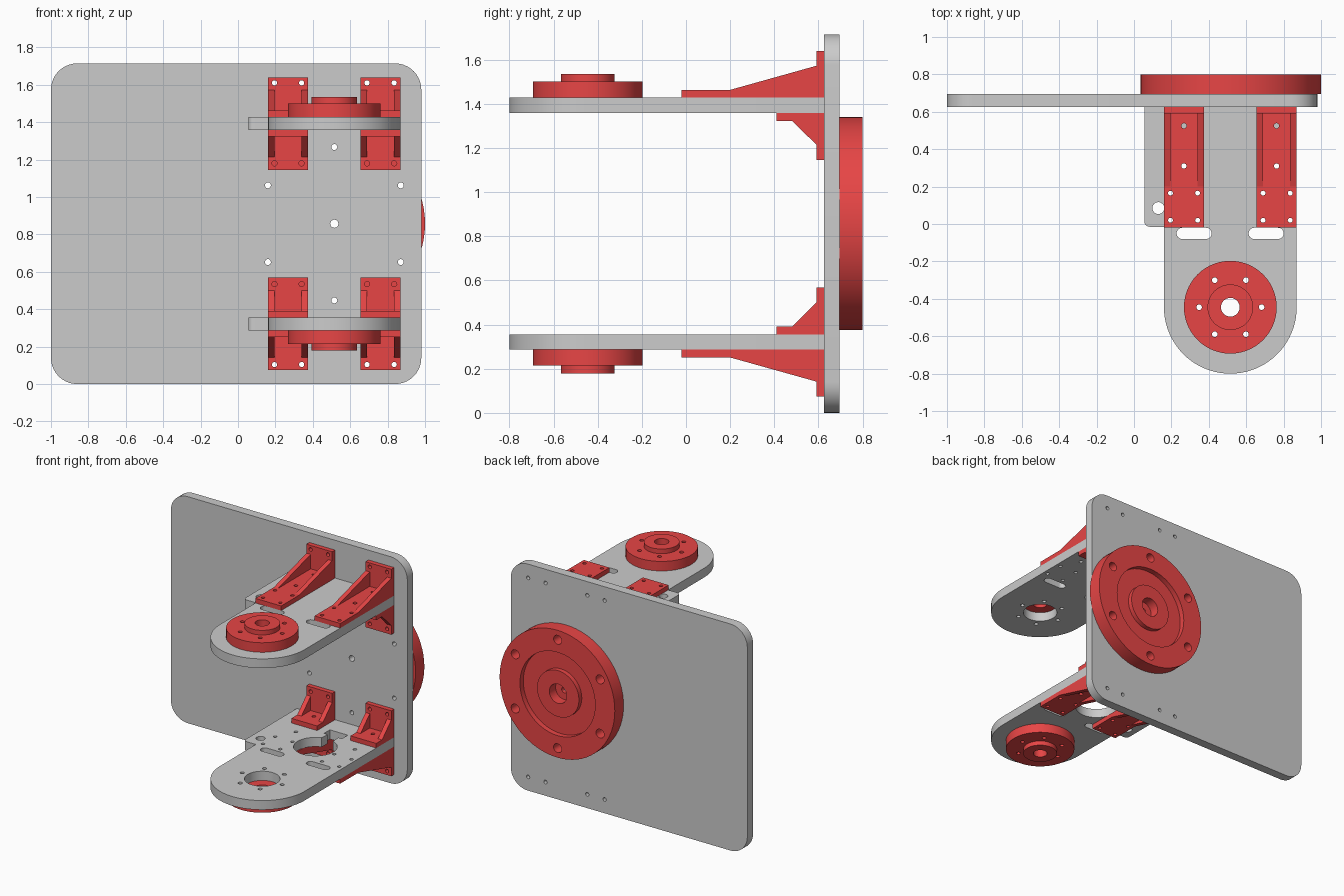
import bpy, bmesh
from math import cos, sin, pi
from mathutils import Matrix

if "Cube" in bpy.data.objects:
    bpy.data.objects.remove(bpy.data.objects["Cube"])

CX, HUB_Y, ZC = 0.515, -0.445, 0.857      # arm centre line, hub centre, mirror height
RED = bpy.data.materials.new("red_plastic")
RED.diffuse_color = (0.80, 0.06, 0.06, 1)
RED.use_nodes = True
RED.node_tree.nodes["Principled BSDF"].inputs["Base Color"].default_value = RED.diffuse_color

# Maps from profile space (u, v, thickness) to the world
AXES = {"z": Matrix.Identity(4),
        "y": Matrix(((1, 0, 0, 0), (0, 0, 1, 0), (0, 1, 0, 0), (0, 0, 0, 1))),
        "x": Matrix(((0, 0, 1, 0), (1, 0, 0, 0), (0, 1, 0, 0), (0, 0, 0, 1)))}


def arc(x, y, r, a0, a1, n):
    return [(x + r * cos(a0 + (a1 - a0) * i / n), y + r * sin(a0 + (a1 - a0) * i / n))
            for i in range(n + 1)]


def circle(x, y, r, n=24):
    return arc(x, y, r, 0, 2 * pi, n)[:-1]


def ring_holes(x, y, radius, r, start=0.0):
    return [circle(x + radius * cos(start + i * pi / 3), y + radius * sin(start + i * pi / 3), r, 16)
            for i in range(6)]


def rect(x0, x1, y0, y1):
    return [(x0, y0), (x1, y0), (x1, y1), (x0, y1)]


def rounded(x0, x1, y0, y1, r, n=10):
    pts = []
    for k, (x, y) in enumerate([(x1 - r, y1 - r), (x0 + r, y1 - r), (x0 + r, y0 + r), (x1 - r, y0 + r)]):
        pts += arc(x, y, r, k * pi / 2, (k + 1) * pi / 2, n)
    return pts


def plate(outline, holes, axis, lo, hi):
    """Extruded profile with through holes."""
    bm = bmesh.new()
    for loop in [outline] + holes:
        vs = [bm.verts.new((u, v, lo)) for u, v in loop]
        for i in range(len(vs)):
            bm.edges.new((vs[i - 1], vs[i]))
    bmesh.ops.triangle_fill(bm, use_beauty=True, edges=bm.edges[:], normal=(0, 0, 1))
    ext = bmesh.ops.extrude_face_region(bm, geom=bm.faces[:], use_keep_orig=True)
    bmesh.ops.translate(bm, vec=(0, 0, hi - lo),
                        verts=[g for g in ext["geom"] if isinstance(g, bmesh.types.BMVert)])
    bm.transform(AXES[axis])
    bmesh.ops.recalc_face_normals(bm, faces=bm.faces[:])
    return bm


def make(name, parts, mat=None, dx=0.0, flip=False):
    """Join plates in one object, optionally shifted in x and mirrored about ZC."""
    bm = bmesh.new()
    for args in parts:
        tmp = bpy.data.meshes.new("tmp")
        p = plate(*args)
        p.to_mesh(tmp)
        p.free()
        bm.from_mesh(tmp)
        bpy.data.meshes.remove(tmp)
    m = Matrix.Translation((dx, 0, 0))
    if flip:
        m = m @ Matrix.Translation((0, 0, 2 * ZC)) @ Matrix.Diagonal((1, 1, -1, 1))
    bm.transform(m)
    if flip:
        bmesh.ops.reverse_faces(bm, faces=bm.faces[:])
    me = bpy.data.meshes.new(name)
    bm.to_mesh(me)
    bm.free()
    ob = bpy.data.objects.new(name, me)
    bpy.context.collection.objects.link(ob)
    if mat:
        me.materials.append(mat)
    bpy.ops.object.select_all(action="DESELECT")
    ob.select_set(True)
    bpy.context.view_layer.objects.active = ob
    bpy.ops.object.shade_smooth_by_angle(angle=0.6)
    return ob


SHIFT = 0.495                              # spacing of the bracket pairs
HX = (0.195, 0.34)                         # bracket screw columns

# Back plate
holes = ring_holes(CX, ZC, 0.41, 0.016, pi / 6) + [circle(CX, ZC, 0.022, 16)]
holes += [circle(x + d, z, 0.014, 16) for x in HX for d in (0, SHIFT)
          for z in (1.61, 1.18, 2 * ZC - 1.18, 2 * ZC - 1.61)]
make("back_plate", [(rounded(-1, 0.98, 0, 2 * ZC, 0.14), holes, "y", 0.625, 0.695)])

# Large wheel hub on the back: base disc, raised rim and centre boss
make("back_disc", [
    (circle(CX + .003, ZC, 0.482, 72), ring_holes(CX, ZC, 0.41, 0.016, pi / 6) + [circle(CX, ZC, 0.022)],
     "y", 0.695, 0.72),
    (circle(CX + .003, ZC, 0.482, 72), ring_holes(CX, ZC, 0.41, 0.034, pi / 6) + [circle(CX, ZC, 0.073)],
     "y", 0.72, 0.76),
    (circle(CX + .003, ZC, 0.482, 72), ring_holes(CX, ZC, 0.41, 0.034, pi / 6) + [circle(CX, ZC, 0.315, 64)],
     "y", 0.76, 0.80),
    (circle(CX, ZC, 0.175, 48), [circle(CX, ZC, 0.073)], "y", 0.76, 0.795)], RED)

# Arms: round nose, side tab, slots and screw holes
outline = arc(CX, HUB_Y, 0.355, pi, 2 * pi, 40) + [(0.87, 0.625), (0.055, 0.625)]
outline += arc(0.085, 0.015, 0.03, pi, 1.5 * pi, 6) + [(0.16, -0.015)]
arm_holes = [circle(CX, HUB_Y, 0.122, 40), circle(0.13, 0.085, 0.032)]
arm_holes += ring_holes(CX, HUB_Y, 0.167, 0.015)
arm_holes += [rounded(x, x + 0.187, -0.08, -0.02, 0.0295, 8) for x in (0.228, 0.613)]
for d in (0, SHIFT):
    arm_holes += [circle(x + d, y, 0.013, 16) for x in HX for y in (0.02, 0.165)]
    arm_holes.append(circle(0.267 + d, 0.31, 0.014, 16))
# Lower arm also has a keyhole-shaped cable opening
keyhole = arc(CX, 0.19, 0.15, pi / 2 + 0.32, 2.5 * pi - 0.32, 40)
keyhole += [(0.56, 0.40), (0.59, 0.40), (0.59, 0.47), (0.44, 0.47), (0.44, 0.40), (0.47, 0.40)]
make("upper_arm", [(outline, arm_holes, "z", 1.358, 1.428)])
make("lower_arm", [(outline, arm_holes + [keyhole], "z", 1.358, 1.428)], flip=True)

# Hub flanges on the arm noses
flange = [(circle(CX, HUB_Y, 0.248, 56), ring_holes(CX, HUB_Y, 0.167, 0.015) + [circle(CX, HUB_Y, 0.05)],
           "z", 1.428, 1.50),
          (circle(CX, HUB_Y, 0.122, 40), [circle(CX, HUB_Y, 0.05)], "z", 1.50, 1.535)]


def bracket(y0, slope_y, z_in, z_out, z_slope, z_end, hole_z, base_holes):
    """Base plate, wall plate and two sloping side ribs."""
    base = (rect(0.16, 0.375, y0, 0.59), base_holes, "z", min(z_in, z_out), max(z_in, z_out))
    wall = (rect(0.16, 0.375, min(z_in, z_end), max(z_in, z_end)),
            [circle(x, hole_z, 0.014, 16) for x in HX], "y", 0.59, 0.625)
    rib = [(slope_y, z_out), (0.59, z_out), (0.59, z_slope)]
    return [base, wall] + [(rib, [], "x", x, x + 0.035) for x in (0.16, 0.34)]


long_holes = [circle(x, y, 0.013, 16) for x in HX for y in (0.02, 0.165)]
long_holes += [circle(0.267, y, 0.014, 16) for y in (0.31, 0.525)]
long_bracket = bracket(-0.02, 0.20, 1.428, 1.463, 1.572, 1.64, 1.61, long_holes)
short_bracket = bracket(0.41, 0.48, 1.358, 1.323, 1.215, 1.145, 1.18, [circle(0.267, 0.525, 0.014, 16)])

for level, flip in (("upper", False), ("lower", True)):
    make(level + "_flange", flange, RED, 0, flip)
    for side, d in (("left", 0), ("right", SHIFT)):
        make(f"{level}_{side}_long_bracket", long_bracket, RED, d, flip)
        make(f"{level}_{side}_short_bracket", short_bracket, RED, d, flip)
